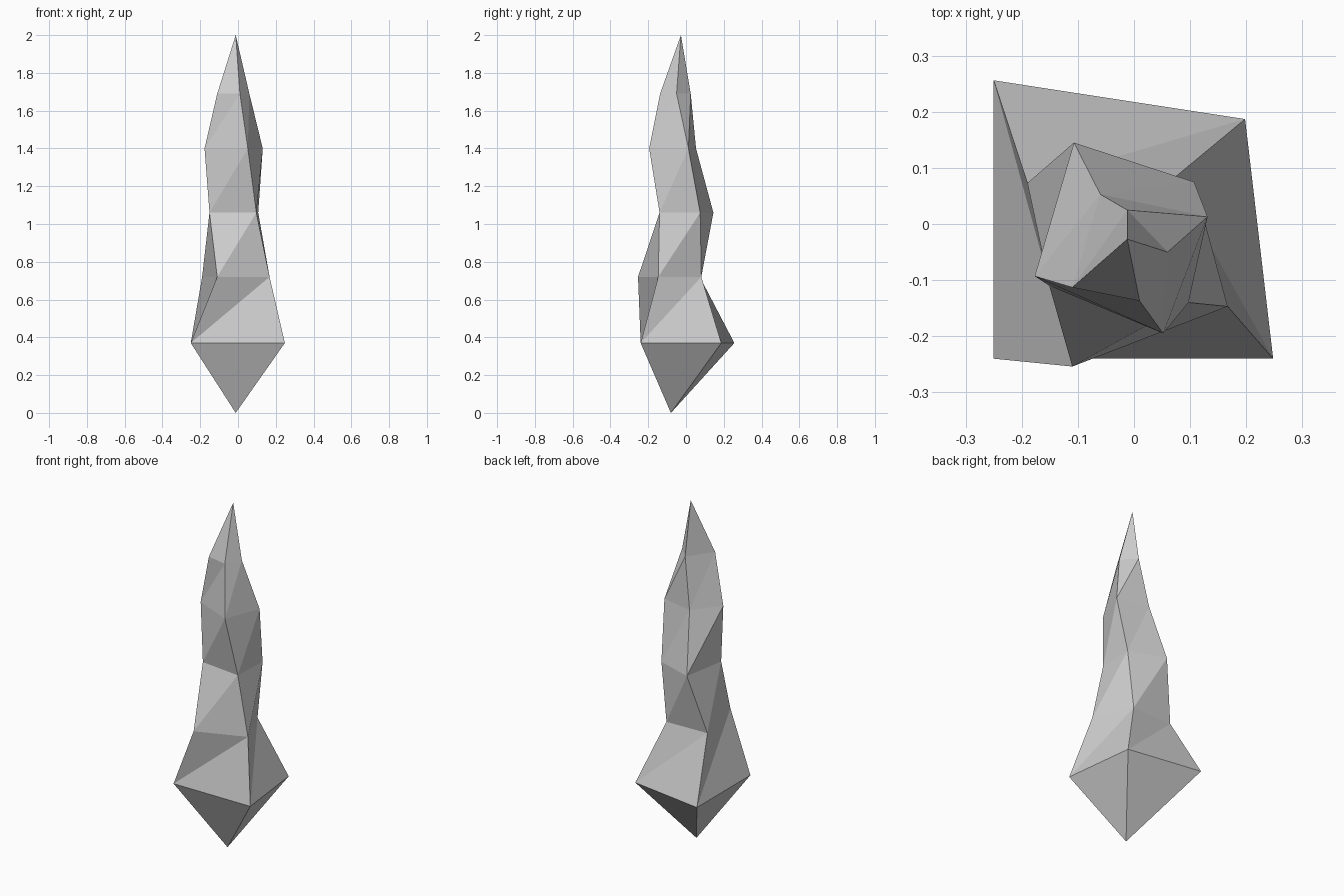
import bpy

if "Cube" in bpy.data.objects:
    bpy.data.objects.remove(bpy.data.objects["Cube"])

# Four-sided cross-sections: height, then front-left, front-right, back-right, back-left corners
RINGS = [
    (0.37, [(-0.25, -0.24), (0.248, -0.24), (0.198, 0.187), (-0.25, 0.256)]),
    (0.72, [(-0.11, -0.254), (0.167, -0.147), (0.07, 0.081), (-0.19, 0.073)]),
    (1.06, [(-0.151, -0.11), (0.097, -0.14), (0.107, 0.075), (-0.107, 0.145)]),
    (1.40, [(-0.177, -0.093), (0.052, -0.195), (0.131, 0.013), (-0.06, 0.053)]),
    (1.69, [(-0.11, -0.113), (0.01, -0.137), (0.06, -0.05), (-0.012, 0.025)]),
]
BOTTOM_TIP = (-0.012, -0.08, 0.0)
TOP_TIP = (-0.012, -0.027, 2.0)

verts = [(x, y, z) for z, ring in RINGS for x, y in ring]
verts += [BOTTOM_TIP, TOP_TIP]
bottom, top = len(verts) - 2, len(verts) - 1

faces = []
for i in range(4):
    j = (i + 1) % 4
    # Side bands, each quad split along the same rising diagonal
    for k in range(len(RINGS) - 1):
        lo, hi = 4 * k, 4 * (k + 1)
        faces.append((lo + i, lo + j, hi + j))
        faces.append((lo + i, hi + j, hi + i))
    # Pointed ends
    last = 4 * (len(RINGS) - 1)
    faces.append((bottom, j, i))
    faces.append((last + i, last + j, top))

# Stone shard
mesh = bpy.data.meshes.new("stone_shard")
mesh.from_pydata(verts, [], faces)
mesh.update()
shard = bpy.data.objects.new("stone_shard", mesh)
bpy.context.collection.objects.link(shard)
